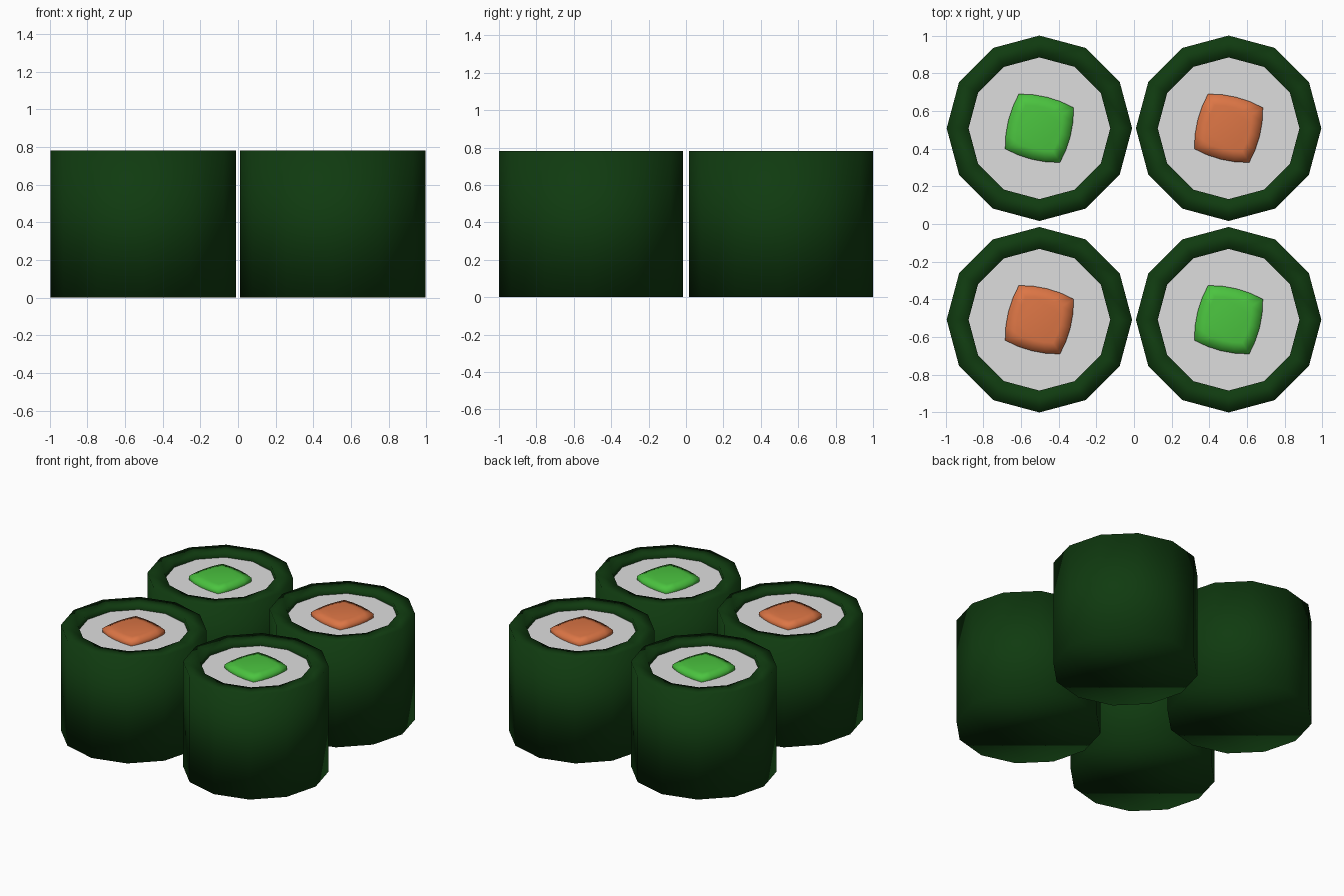
import bpy
import bmesh
from math import cos, sin, pi, radians

cube = bpy.data.objects.get("Cube")
if cube:
    bpy.data.objects.remove(cube, do_unlink=True)

HEIGHT = 0.78      # top of the rim
RICE_Z = 0.74      # rice sits a little below the rim
OUTER, INNER = 0.492, 0.376
SIDES = 12


def material(name, rgb):
    mat = bpy.data.materials.new(name)
    mat.use_nodes = True
    mat.diffuse_color = (*rgb, 1)
    mat.node_tree.nodes["Principled BSDF"].inputs["Base Color"].default_value = (*rgb, 1)
    return mat


seaweed = material("dark seaweed green", (0.005, 0.043, 0.005))
rice = material("rice white", (0.73, 0.73, 0.73))
cucumber = material("cucumber green", (0.07, 0.55, 0.05))
salmon = material("salmon orange", (0.72, 0.18, 0.06))


def circle(radius):
    return [(radius * cos(2 * pi * i / SIDES), radius * sin(2 * pi * i / SIDES))
            for i in range(SIDES)]


def bulged_square(half, bulge, turn, steps=4):
    """Square outline whose edges bow outward, turned about z."""
    points = []
    for side in range(4):
        a = turn + side * pi / 2
        for i in range(steps):
            t = 2 * i / steps - 1
            u, v = half + bulge * (1 - t * t), half * t
            points.append((u * cos(a) - v * sin(a), u * sin(a) + v * cos(a)))
    return points


def loft(name, rows, mat, location, cap_start=False, cap_end=False, smooth=True):
    """Join outlines, given as (points, z) rows, into one surface."""
    bm = bmesh.new()
    rings = [[bm.verts.new((x, y, z)) for x, y in pts] for pts, z in rows]
    for low, high in zip(rings, rings[1:]):
        n = len(low)
        for i in range(n):
            j = (i + 1) % n
            bm.faces.new((low[i], low[j], high[j], high[i]))
    if cap_start:
        bm.faces.new(rings[0][::-1])
    if cap_end:
        bm.faces.new(rings[-1])
    for face in bm.faces:
        face.smooth = smooth
    mesh = bpy.data.meshes.new(name)
    bm.to_mesh(mesh)
    bm.free()
    mesh.materials.append(mat)
    obj = bpy.data.objects.new(name, mesh)
    obj.location = location
    bpy.context.collection.objects.link(obj)
    return obj


def roll(label, x, y, filling):
    place = (x, y, 0)
    # Seaweed wrap: floor, outer wall, flat rim and short inner wall
    loft(label + "_wrap",
         [(circle(OUTER), 0), (circle(OUTER), HEIGHT),
          (circle(INNER), HEIGHT), (circle(INNER), RICE_Z)],
         seaweed, place, cap_start=True)
    # Rice disc
    loft(label + "_rice", [(circle(INNER), RICE_Z)], rice, place,
         cap_end=True, smooth=False)
    # Soft-sided filling block
    turn = radians(-14)
    loft(label + "_filling",
         [(bulged_square(0.148, 0.02, turn), RICE_Z),
          (bulged_square(0.15, 0.02, turn), HEIGHT - 0.012),
          (bulged_square(0.10, 0.014, turn), HEIGHT)],
         filling, place, cap_end=True)


for y, row in ((-0.508, "front"), (0.508, "back")):
    for x, side in ((-0.502, "right"), (0.502, "left")):
        roll(f"{row}_{side}", x, y, salmon if x * y > 0 else cucumber)
